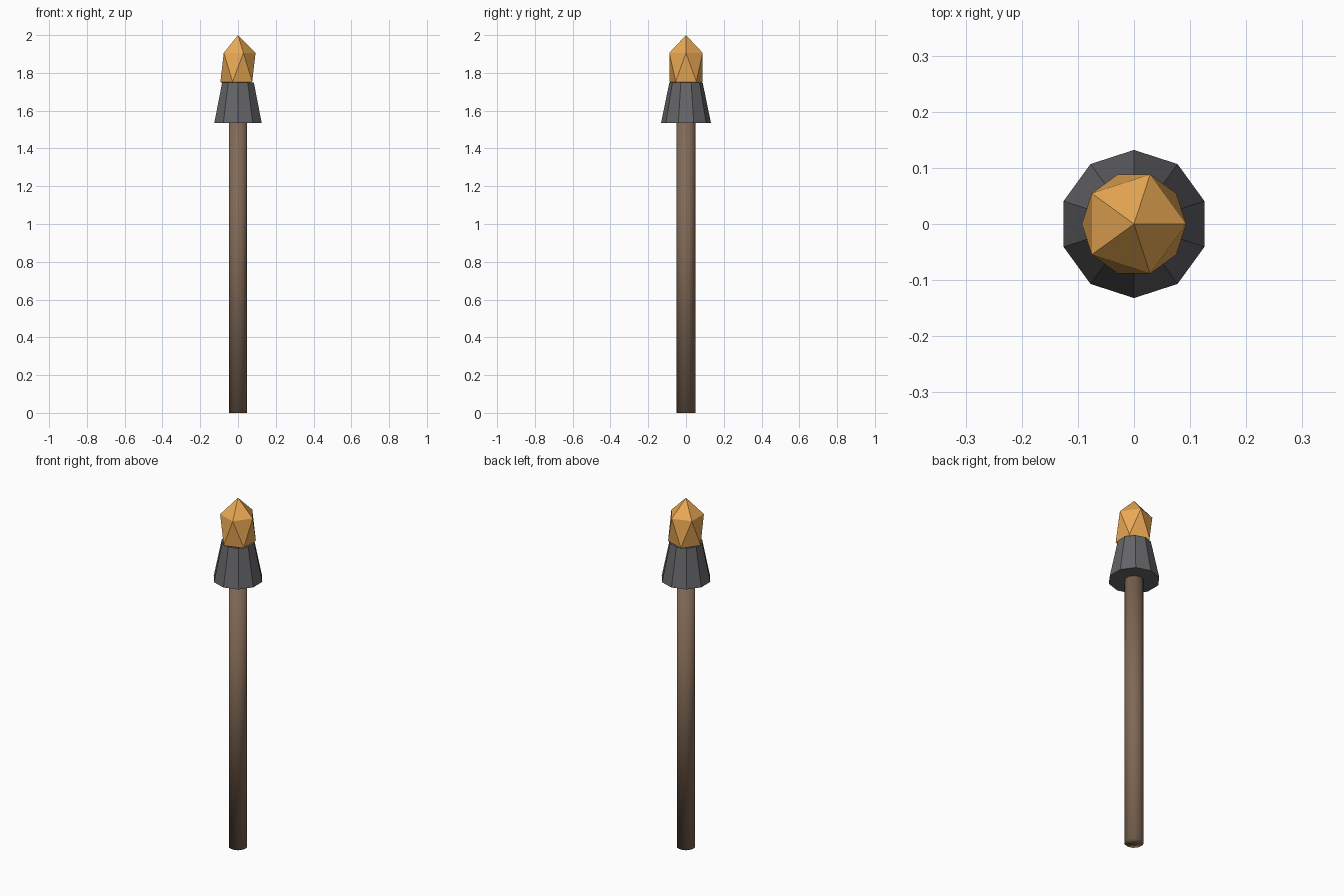
import bpy

if "Cube" in bpy.data.objects:
    bpy.data.objects.remove(bpy.data.objects["Cube"])


def finish(name, color, smooth=False):
    obj = bpy.context.object
    obj.name = name
    mat = bpy.data.materials.new(name + "_material")
    mat.diffuse_color = (*color, 1)
    mat.use_nodes = True
    mat.node_tree.nodes["Principled BSDF"].inputs["Base Color"].default_value = mat.diffuse_color
    obj.data.materials.append(mat)
    for poly in obj.data.polygons:
        poly.use_smooth = smooth
    return obj


# Wooden pole, ten sides, smooth all over, running up into the holder
POLE_TOP = 1.6
bpy.ops.mesh.primitive_cylinder_add(vertices=10, radius=0.05, depth=POLE_TOP,
                                    location=(0, 0, POLE_TOP / 2))
finish("pole", (0.22, 0.14, 0.09), smooth=True)

# Tapered metal holder, wide at the bottom
BOTTOM, TOP = 1.535, 1.75
bpy.ops.mesh.primitive_cone_add(vertices=10, radius1=0.132, radius2=0.088,
                                depth=TOP - BOTTOM,
                                location=(0, 0, (BOTTOM + TOP) / 2))
finish("holder", (0.13, 0.13, 0.14))

# Faceted flame, a stretched icosahedron sunk into the holder
bpy.ops.mesh.primitive_ico_sphere_add(subdivisions=1, radius=1,
                                      location=(0, 0, 1.83))
flame = finish("flame", (0.83, 0.40, 0.09))
flame.scale = (0.104, 0.104, 0.17)
